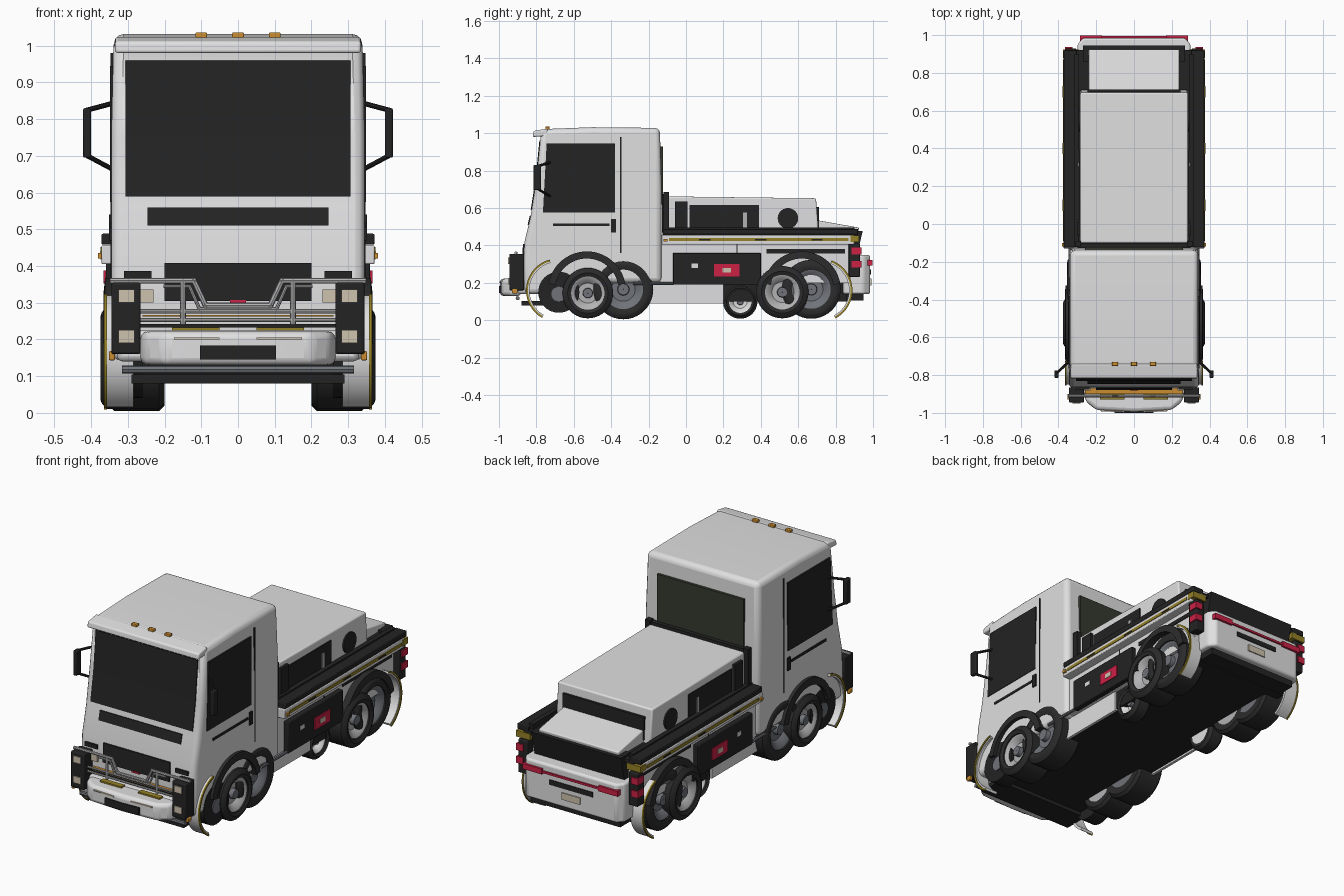
import bpy, bmesh, math
from mathutils import Vector

def material(name, c):
    m = bpy.data.materials.new(name)
    m.diffuse_color = (*c, 1)
    return m

WHITE = material("white paint", (0.74, 0.74, 0.75))
BLACK = material("black trim", (0.017, 0.017, 0.017))
TYRE = material("tyre rubber", (0.024, 0.024, 0.025))
GREY = material("grey metal", (0.16, 0.17, 0.19))
SILVER = material("silver tube", (0.45, 0.45, 0.46))
GOLD = material("gold stripe", (0.30, 0.22, 0.02))
RED = material("red", (0.60, 0.015, 0.06))
BEIGE = material("lamp beige", (0.62, 0.54, 0.42))
ORANGE = material("amber", (0.60, 0.27, 0.03))
GLASS = material("rear glass", (0.035, 0.04, 0.028))

def finish(bm, name, mat, bevel=0, mirror=False, smooth=True, seg=3):
    bmesh.ops.recalc_face_normals(bm, faces=bm.faces)
    me = bpy.data.meshes.new(name)
    bm.to_mesh(me)
    bm.free()
    me.materials.append(mat)
    ob = bpy.data.objects.new(name, me)
    bpy.context.collection.objects.link(ob)
    if bevel:
        b = ob.modifiers.new("bevel", 'BEVEL')
        b.width, b.segments, b.limit_method = bevel, seg, 'ANGLE'
        b.angle_limit = math.radians(35)
    if mirror:
        ob.modifiers.new("mirror", 'MIRROR')
    if smooth:
        bpy.ops.object.select_all(action='DESELECT')
        ob.select_set(True)
        bpy.context.view_layer.objects.active = ob
        bpy.ops.object.shade_smooth_by_angle(angle=math.radians(35))
    return ob

def prism(name, pts, lo, hi, mat, axis='x', bevel=0, mirror=False, seg=3):
    """Extrude an outline: (y,z) along x, or (x,y) along z."""
    bm = bmesh.new()
    rows = []
    for t in (lo, hi):
        rows.append([bm.verts.new((t, p, q) if axis == 'x' else (p, q, t)) for p, q in pts])
    bm.faces.new(rows[0])
    bm.faces.new(rows[1])
    n = len(pts)
    for i in range(n):
        j = (i + 1) % n
        bm.faces.new((rows[0][i], rows[0][j], rows[1][j], rows[1][i]))
    return finish(bm, name, mat, bevel, mirror, bevel > 0, seg)

def box(name, x0, x1, y0, y1, z0, z1, mat, bevel=0, mirror=False):
    return prism(name, [(y0, z0), (y1, z0), (y1, z1), (y0, z1)], x0, x1, mat,
                 bevel=bevel, mirror=mirror, seg=2)

def ring(name, y, z, section, mat, a0=0, a1=360, n=40):
    """Sweep a closed (x, radius) section round an x-parallel axle, mirrored."""
    bm = bmesh.new()
    full = a1 - a0 == 360
    rows = []
    for i in range(n if full else n + 1):
        a = math.radians(a0 + (a1 - a0) * i / n)
        rows.append([bm.verts.new((x, y + r * math.cos(a), z + r * math.sin(a))) for x, r in section])
    m = len(section)
    for i in range(n):
        p, q = rows[i], rows[(i + 1) % len(rows)]
        for k in range(m):
            bm.faces.new((p[k], p[(k + 1) % m], q[(k + 1) % m], q[k]))
    if not full:
        bm.faces.new(rows[0])
        bm.faces.new(rows[-1])
    return finish(bm, name, mat, 0, True)

def tube(name, pts, r, mat, mirror=False, n=8):
    bm = bmesh.new()
    for a, b in zip(pts, pts[1:]):
        a, b = Vector(a), Vector(b)
        d = b - a
        M = d.to_track_quat('Z', 'Y').to_matrix().to_4x4()
        M.translation = (a + b) / 2
        bmesh.ops.create_cone(bm, cap_ends=True, segments=n, radius1=r, radius2=r,
                              depth=d.length + r, matrix=M)
    return finish(bm, name, mat, 0, mirror)

FRONT = [(0.14, -0.865), (0.30, -0.87), (0.42, -0.863), (0.56, -0.83), (0.75, -0.80), (1.0, -0.775)]

def front_y(z):
    for (z0, a), (z1, b) in zip(FRONT, FRONT[1:]):
        if z <= z1:
            return a + (b - a) * (z - z0) / (z1 - z0)
    return FRONT[-1][1]

def front_plate(name, w, z0, z1, mat, out=0.005):
    zs = [z0] + [z for z, _ in FRONT if z0 < z < z1] + [z1]
    pts = [(front_y(z) - out, z) for z in zs] + [(front_y(z) + 0.003, z) for z in reversed(zs)]
    prism(name, pts, -w, w, mat)

# Cab shell
cab = prism("cab", [(y, z) for z, y in FRONT] + [(-0.76, 1.022), (-0.5, 1.032), (-0.14, 1.028),
            (-0.13, 0.7), (-0.13, 0.2), (-0.74, 0.2), (-0.74, 0.14)], -0.345, 0.345, WHITE, bevel=0.03)
for v in cab.data.vertices:
    if v.co.z > 0.95:
        v.co.x *= 0.98
prism("sun_visor", [(-0.82, 0.98), (-0.815, 1.012), (-0.74, 1.025), (-0.74, 0.985)],
      -0.335, 0.335, WHITE, bevel=0.008)
for i in (-1, 0, 1):
    box("roof_marker", i * 0.1 - 0.016, i * 0.1 + 0.016, -0.752, -0.73, 1.02, 1.036, ORANGE, 0.003)

# Cab glazing and door details
front_plate("windscreen", 0.307, 0.59, 0.96, BLACK)
front_plate("front_vent", 0.247, 0.51, 0.56, BLACK)
front_plate("grille", 0.2, 0.305, 0.408, BLACK, 0.008)
front_plate("grille_badge", 0.022, 0.30, 0.308, RED, 0.012)
front_plate("front_shut_line", 0.34, 0.232, 0.242, BLACK)
prism("side_window", [(-0.765, 0.575), (-0.38, 0.575), (-0.38, 0.945), (-0.745, 0.945)],
      0.335, 0.348, BLACK, mirror=True)
box("door_trim", 0.34, 0.349, -0.71, -0.41, 0.505, 0.518, BLACK, mirror=True)
box("door_handle", 0.34, 0.352, -0.40, -0.375, 0.47, 0.54, BLACK, mirror=True)
box("door_seam", 0.34, 0.347, -0.352, -0.346, 0.36, 0.98, BLACK, mirror=True)
box("rear_window", -0.26, 0.26, -0.142, -0.122, 0.62, 0.93, GLASS)
box("front_corner_vent", 0.235, 0.31, -0.875, -0.85, 0.365, 0.387, BLACK, mirror=True)

# Mirrors
box("mirror", 0.4, 0.422, -0.815, -0.775, 0.695, 0.83, BLACK, 0.005, True)
for z0, z1 in ((0.845, 0.825), (0.66, 0.70)):
    tube("mirror_arm", [(0.335, -0.72, z0), (0.41, -0.79, z1)], 0.007, BLACK, True)

# Front bumper, lamps and bull bar
box("bumper_core", -0.33, 0.33, -0.90, -0.82, 0.14, 0.225, WHITE, 0.015)
prism("bumper_lip", [(-0.27, -0.88), (-0.255, -0.94), (-0.2, -0.985), (0, -0.995), (0.2, -0.985),
      (0.255, -0.94), (0.27, -0.88)], 0.13, 0.222, WHITE, axis='z', bevel=0.02)
box("front_plate_panel", -0.103, 0.103, -1.0, -0.98, 0.145, 0.184, BLACK)
prism("lip_lamp", [(0.05, -0.997), (0.175, -0.992), (0.175, -0.975), (0.05, -0.975)],
      0.2, 0.206, BEIGE, axis='z', mirror=True)
box("lip_gold_trim", 0.05, 0.18, -0.93, -0.9, 0.224, 0.232, GOLD, mirror=True)
box("front_skid", -0.29, 0.29, -0.88, -0.74, 0.08, 0.104, BLACK)
tube("lower_front_tube", [(-0.31, -0.9, 0.118), (0.31, -0.9, 0.118)], 0.011, GREY)
box("headlamp_housing", 0.265, 0.345, -0.945, -0.865, 0.16, 0.355, BLACK, 0.006, True)
for z in (0.208, 0.318):
    box("headlamp", 0.282, 0.325, -0.951, -0.94, z - 0.018, z + 0.018, BEIGE, mirror=True)
box("inner_headlamp", 0.23, 0.268, -0.882, -0.86, 0.3, 0.336, BEIGE, mirror=True)
box("turn_signal", 0.335, 0.352, -0.93, -0.9, 0.143, 0.168, ORANGE, 0.004, True)
Y = -0.91
tube("bull_bar_top", [(-0.345, Y, 0.36), (-0.12, Y, 0.36), (-0.088, Y, 0.292), (0.088, Y, 0.292),
     (0.12, Y, 0.36), (0.345, Y, 0.36)], 0.008, SILVER)
tube("bull_bar_inner", [(0.2, Y, 0.345), (0.132, Y, 0.345), (0.105, Y, 0.283), (0, Y, 0.283)], 0.005, SILVER, True)
tube("bull_bar_post", [(0.15, Y, 0.36), (0.15, Y, 0.245)], 0.008, SILVER, True)
for z in (0.253, 0.277):
    tube("bull_bar_rail", [(-0.27, Y, z), (0.27, Y, z)], 0.006, SILVER)
box("amber_strip", -0.26, 0.26, -0.9, -0.865, 0.262, 0.267, ORANGE)

# Chassis and lower body
box("chassis", -0.285, 0.285, -0.78, 0.86, 0.1, 0.25, BLACK)
box("belly_skirt", 0.28, 0.295, -0.2, 0.2, 0.09, 0.22, WHITE, mirror=True)
box("rear_body", -0.325, 0.325, -0.14, 0.88, 0.2, 0.455, WHITE)
box("tool_box", 0.32, 0.352, -0.07, 0.4, 0.19, 0.36, BLACK, 0.004, True)
box("red_plate", 0.35, 0.357, 0.15, 0.285, 0.235, 0.3, RED, mirror=True)
box("plate_label", 0.355, 0.359, 0.195, 0.24, 0.255, 0.28, BEIGE, mirror=True)
box("white_mark", 0.35, 0.356, 0.03, 0.065, 0.28, 0.302, WHITE, mirror=True)
tube("side_rod", [(0.34, -0.28, 0.197), (0.34, -0.07, 0.197)], 0.008, GREY, True)
box("body_seam", 0.32, 0.327, 0.27, 0.276, 0.35, 0.41, BLACK, mirror=True)
box("body_slot", 0.32, 0.33, 0.43, 0.85, 0.358, 0.38, BLACK, mirror=True)

# Side rails
box("deck", -0.33, 0.33, -0.125, 0.92, 0.45, 0.468, BLACK)
box("top_rail", 0.305, 0.372, -0.125, 0.92, 0.458, 0.488, BLACK, 0.004, True)
box("inner_rail", 0.29, 0.315, -0.12, 0.9, 0.46, 0.496, BLACK, mirror=True)
box("white_rail", 0.32, 0.372, -0.13, 0.9, 0.405, 0.457, WHITE, 0.004, True)
box("gold_rail_stripe", 0.36, 0.376, -0.09, 0.87, 0.423, 0.439, GOLD, mirror=True)
for y in (0.1, 0.4, 0.7):
    box("stripe_gap", 0.36, 0.378, y - 0.03, y + 0.03, 0.427, 0.434, BLACK, mirror=True)
box("rail_end_marker", 0.365, 0.382, -0.12, -0.1, 0.42, 0.435, ORANGE, mirror=True)
box("gold_end_cap", 0.29, 0.375, 0.88, 0.925, 0.418, 0.452, GOLD, mirror=True)

# Rear engine box
prism("engine_box", [(-0.1, 0.46), (0.71, 0.46), (0.695, 0.652), (-0.1, 0.662)], -0.285, 0.285, WHITE, bevel=0.008)
box("box_window", 0.28, 0.29, 0.02, 0.39, 0.485, 0.617, BLACK, mirror=True)
box("box_window_post", 0.285, 0.296, 0.305, 0.325, 0.485, 0.575, SILVER, mirror=True)
box("box_pillar", 0.28, 0.3, -0.06, 0.008, 0.48, 0.635, BLACK, mirror=True)
box("corner_post", 0.28, 0.31, -0.12, -0.09, 0.47, 0.685, BLACK, mirror=True)
box("cab_gap_bar", -0.3, 0.3, -0.128, -0.1, 0.47, 0.675, BLACK)
ring("fuel_cap", 0.545, 0.545, [(0.27, 0.0005), (0.27, 0.055), (0.293, 0.055), (0.293, 0.0005)], BLACK, n=24)
box("box_rear_panel", -0.245, 0.245, 0.69, 0.712, 0.48, 0.605, BLACK)

# Tail: deck lid, slanted dark panel and bumper
prism("deck_lid", [(0.7, 0.46), (0.92, 0.46), (0.925, 0.495), (0.7, 0.535)], -0.24, 0.24, WHITE, bevel=0.006)
prism("tail_panel", [(0.86, 0.33), (0.91, 0.33), (0.945, 0.478), (0.86, 0.478)], -0.27, 0.27, BLACK)
prism("rear_bumper", [(-0.3, 0.84), (-0.3, 0.95), (-0.27, 0.985), (0.27, 0.985), (0.3, 0.95), (0.3, 0.84)],
      0.14, 0.35, WHITE, axis='z', bevel=0.012)
box("red_tail_line", -0.285, 0.285, 0.97, 0.994, 0.3, 0.311, RED)
box("red_tail_lamp", 0.17, 0.285, 0.97, 0.997, 0.293, 0.322, RED, mirror=True)
box("tail_slot", -0.13, 0.13, 0.98, 0.989, 0.245, 0.272, BLACK)
box("number_plate", -0.055, 0.055, 0.98, 0.991, 0.185, 0.222, BEIGE)
box("rear_skid", -0.27, 0.27, 0.83, 0.95, 0.105, 0.145, BLACK)
box("rear_lamp_housing", 0.305, 0.36, 0.87, 0.93, 0.23, 0.41, BLACK, 0.005, True)
for z in (0.3, 0.37):
    box("rear_side_lamp", 0.325, 0.366, 0.885, 0.937, z - 0.018, z + 0.018, RED, mirror=True)

# Wheels: tyre, rim and hub
def wheel(y, z, r, x0, x1, rim):
    i = r * 0.66
    ring("tyre", y, z, [(x0, i), (x0, r - 0.015), (x0 + 0.015, r), (x1 - 0.018, r),
                        (x1 - 0.004, r - 0.016), (x1, r * 0.8), (x1 - 0.008, i)], TYRE)
    ring("rim", y, z, [(x0, 0.001), (x0, i + .002), (x1 - 0.015, i + .002), (x1 - 0.02, i * 0.85),
                       (x1 - 0.045, i * 0.6), (x1 - 0.045, 0.001)], rim)
    ring("hub", y, z, [(x1 - 0.06, 0.001), (x1 - 0.06, i * 0.32), (x1 - 0.02, i * 0.28), (x1 - 0.02, 0.001)], GREY)

for y, z, r, x0, x1, rim in ((-0.525, 0.145, 0.135, 0.2, 0.375, SILVER), (-0.335, 0.165, 0.16, 0.2, 0.355, GREY),
                             (0.515, 0.15, 0.14, 0.2, 0.375, SILVER), (0.67, 0.165, 0.157, 0.2, 0.355, GREY),
                             (0.29, 0.1, 0.092, 0.2, 0.295, WHITE)):
    wheel(y, z, r, x0, x1, rim)
ring("front_small_hub", -0.68, 0.14, [(0.3, 0.001), (0.3, 0.045), (0.352, 0.04), (0.352, 0.001)], GREY, n=20)
ring("front_well", -0.68, 0.15, [(0.26, 0.001), (0.26, 0.11), (0.347, 0.11), (0.347, 0.001)], BLACK, n=32)

# Wheel arches and curved mudguards
for y, a0, a1 in ((-0.53, 10, 170), (0.62, 10, 170)):
    ring("wheel_arch", y, 0.16, [(0.31, 0.17), (0.31, 0.208), (0.362, 0.208), (0.366, 0.17)], TYRE, a0, a1, 28)
for y, a0, a1 in ((-0.685, 105, 240), (0.72, -62, 70)):
    ring("mudguard", y, 0.16, [(0.285, 0.152), (0.285, 0.166), (0.36, 0.166), (0.36, 0.152)], WHITE, a0, a1, 24)
    ring("mudguard_edge", y, 0.16, [(0.357, 0.16), (0.357, 0.17), (0.365, 0.17), (0.365, 0.16)], GOLD, a0, a1, 24)
